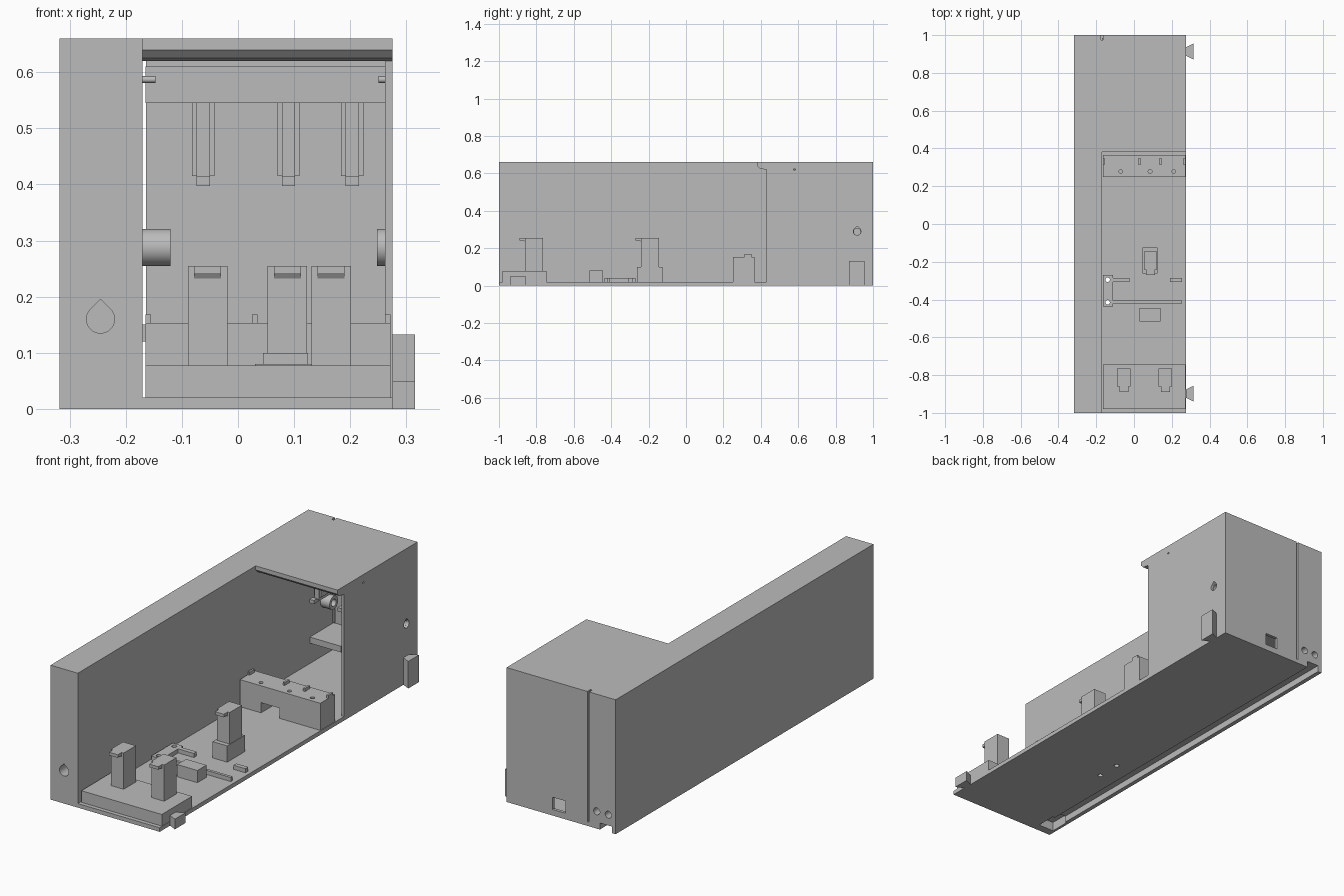
import bpy, bmesh, math
from mathutils import Vector

if "Cube" in bpy.data.objects:
    bpy.data.objects.remove(bpy.data.objects["Cube"], do_unlink=True)

grey = bpy.data.materials.new("plain grey")
grey.use_nodes = True
colour = (0.5, 0.5, 0.5, 1)
grey.diffuse_color = colour
grey.node_tree.nodes["Principled BSDF"].inputs["Base Color"].default_value = colour


def prism(name, axis, pts, a, b):
    """Extrude a closed 2D profile along one axis from a to b."""
    def place(p, t):
        u, v = p
        return {"x": (t, u, v), "y": (u, t, v), "z": (u, v, t)}[axis]
    bm = bmesh.new()
    low = [bm.verts.new(place(p, a)) for p in pts]
    high = [bm.verts.new(place(p, b)) for p in pts]
    bm.faces.new(low)
    bm.faces.new(high[::-1])
    n = len(pts)
    for i in range(n):
        j = (i + 1) % n
        bm.faces.new((low[i], high[i], high[j], low[j]))
    bmesh.ops.recalc_face_normals(bm, faces=bm.faces)
    mesh = bpy.data.meshes.new(name)
    bm.to_mesh(mesh)
    bm.free()
    mesh.materials.append(grey)
    obj = bpy.data.objects.new(name, mesh)
    bpy.context.collection.objects.link(obj)
    return obj


def box(name, x, y, z):
    return prism(name, "z", [(x[0], y[0]), (x[1], y[0]), (x[1], y[1]), (x[0], y[1])], *z)


def circle(u, v, r, n=32):
    return [(u + r * math.cos(math.tau * i / n), v + r * math.sin(math.tau * i / n))
            for i in range(n)]


def teardrop(u, v, r, n=32):
    """Circle whose top closes in a point."""
    arc = [math.radians(135 + 270 * i / n) for i in range(n + 1)]
    return [(u, v + r * 1.4)] + [(u + r * math.cos(t), v + r * math.sin(t)) for t in arc]


def cut(obj, *cutters):
    for c in cutters:
        c.hide_render = True
        mod = obj.modifiers.new("cut", "BOOLEAN")
        mod.operation = "DIFFERENCE"
        mod.solver = "EXACT"
        mod.object = c
        bpy.context.view_layer.objects.active = obj
        bpy.ops.object.modifier_apply(modifier=mod.name)
        bpy.data.objects.remove(c, do_unlink=True)


def smooth(obj):
    bpy.ops.object.select_all(action="DESELECT")
    obj.select_set(True)
    bpy.context.view_layer.objects.active = obj
    bpy.ops.object.shade_smooth_by_angle(angle=math.radians(30))


# Housing: thick side wall, floor and rear compartment
L, R, INNER = -0.318, 0.275, -0.17
housing = box("housing", (L, R), (-1, 1), (0, 0.66))
cut(housing,
    box("front_void", (INNER, 1), (-2, 0.38), (0.02, 1)),
    prism("lip_void", "x", [(-2, 0.02), (0.43, 0.02), (0.43, 0.62), (0.395, 0.625),
                            (0.38, 0.64), (-2, 0.64)], INNER, 1),
    box("room_void", (INNER, 0.262), (0.3, 0.985), (0.02, 0.62)),
    box("back_slot", (-0.174, -0.164), (0.975, 2), (0.02, 1)),
    box("cable_opening", (-0.045, 0.025), (0.9, 2), (0.03, 0.09)),
    prism("front_bore", "y", teardrop(-0.245, 0.16, 0.025), -2, -0.85),
    prism("back_bore_a", "y", circle(-0.215, 0.085, 0.017), 0.85, 2),
    prism("back_bore_b", "y", circle(-0.278, 0.085, 0.017), 0.85, 2),
    prism("side_bore", "x", teardrop(0.915, 0.29, 0.02), 0.2, 1),
    prism("side_pin_hole", "x", circle(0.58, 0.62, 0.005, 12), 0.25, 1),
    box("under_channel", (-0.297, -0.232), (-0.93, 2), (-1, 0.032)),
    box("under_pocket", (-0.305, -0.22), (-0.96, -0.86), (-1, 0.045)))
for k, y in enumerate((-0.295, -0.415)):
    cut(housing, prism("floor_hole", "z", circle(-0.14, y, 0.012), -1, 0.03))

# Roller bosses on the compartment walls
for name, a, b in (("right_boss", INNER, -0.12), ("left_boss", 0.248, 0.262)):
    boss = prism(name, "x", circle(0.915, 0.288, 0.033, 48), a, b)
    cut(boss, prism("bore", "x", circle(0.915, 0.288, 0.018), a - 0.05, b + 0.05))
    smooth(boss)

# Hinged flap under the roof with hanging clips and pins
box("roof_flap", (-0.165, 0.262), (0.55, 0.95), (0.545, 0.61))
for x in (-0.062, 0.09, 0.204):
    prism("hanging_clip", "x", [(0.70, 0.545), (0.70, 0.40), (0.685, 0.415), (0.66, 0.415),
                                (0.66, 0.397), (0.79, 0.397), (0.79, 0.545)],
          x - 0.012, x + 0.012)
    box("clip_body", (x - 0.02, x + 0.02), (0.705, 0.785), (0.415, 0.545))
for a, b in ((INNER, -0.147), (0.25, 0.262)):
    smooth(prism("flap_pin", "x", circle(0.52, 0.587, 0.006, 16), a, b))
box("rear_shelf", (INNER, 0.0), (0.8, 0.985), (0.12, 0.15))

# Front plinth and the upright clips
box("front_plinth", (-0.165, 0.272), (-0.98, -0.745), (0.02, 0.077))
box("clip_plinth", (0.045, 0.125), (-0.262, -0.125), (0.02, 0.1))


def clip(x, y, z):
    """Upright post with a forward hook, its back face at y."""
    box("clip_post", (x - 0.035, x + 0.035), (y - 0.095, y), (z, 0.255))
    prism("clip_hook", "x", [(y - 0.09, 0.225), (y - 0.1, 0.24), (y - 0.125, 0.24),
                             (y - 0.125, 0.255), (y - 0.09, 0.255)], x - 0.024, x + 0.024)


clip(-0.054, -0.765, 0.077)
clip(0.166, -0.765, 0.077)
clip(0.088, -0.145, 0.1)

# Low block, rails and drilled plate on the floor
box("low_block", (0.03, 0.14), (-0.515, -0.445), (0.02, 0.08))
box("long_rail", (-0.11, 0.255), (-0.42, -0.406), (0.02, 0.04))
for a, b in ((-0.11, -0.025), (0.19, 0.255)):
    box("short_rail", (a, b), (-0.307, -0.285), (0.02, 0.04))
plate = box("drilled_plate", (-0.165, -0.11), (-0.437, -0.27), (0.02, 0.04))
for y in (-0.295, -0.415):
    cut(plate, prism("hole", "z", circle(-0.14, y, 0.012), -1, 1))

# Cross bar with underside notch, drilled top and small pegs
bar = box("cross_bar", (-0.165, 0.272), (0.25, 0.365), (0.02, 0.153))
cut(bar, box("notch", (-0.05, 0.05), (0, 1), (0, 0.07)))
for x in (-0.07, 0.085, 0.21):
    cut(bar, prism("hole", "z", circle(x, 0.278, 0.01, 20), 0.1, 1))
for x in (-0.16, 0.03, 0.14, 0.267):
    box("bar_peg", (x - 0.005, x + 0.005), (0.312, 0.35), (0.153, 0.168))

# Dovetail tabs on the open side
for name, y, z in (("front_tab", -0.898, 0.05), ("rear_tab", 0.913, 0.133)):
    tab = prism(name, "z", [(R, y - 0.022), (0.315, y - 0.042),
                            (0.315, y + 0.042), (R, y + 0.022)], 0, z)
